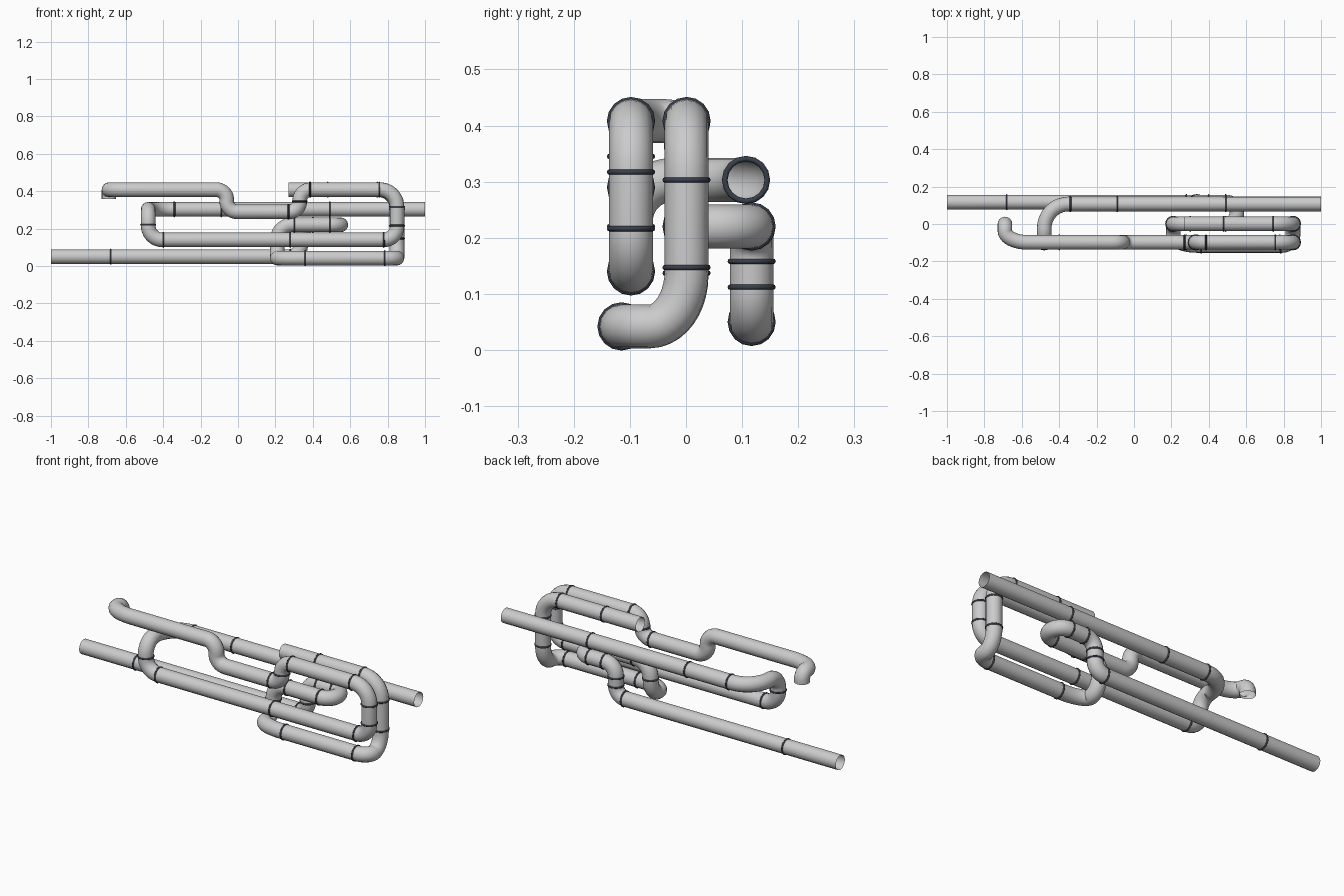
import bpy, math
from mathutils import Vector

if "Cube" in bpy.data.objects:
    bpy.data.objects.remove(bpy.data.objects["Cube"])

R = 0.039
dark = bpy.data.materials.new("dark_ring")
dark.diffuse_color = (0.04, 0.05, 0.07, 1)
dark.use_nodes = True
dark.node_tree.nodes["Principled BSDF"].inputs["Base Color"].default_value = dark.diffuse_color


def fillet_path(points):
    """points: (x, y, z, radius or (r_in, r_out)); corners become smooth arcs."""
    out = [Vector(points[0][:3])]
    for a, b, c in zip(points, points[1:], points[2:]):
        r = b[3] if isinstance(b[3], tuple) else (b[3], b[3])
        p = Vector(b[:3])
        d0 = (Vector(a[:3]) - p).normalized()
        d1 = (Vector(c[:3]) - p).normalized()
        s, e = p + d0 * r[0], p + d1 * r[1]
        h0, h1 = s - d0 * r[0] * 0.55, e - d1 * r[1] * 0.55
        n = 10
        for i in range(n + 1):
            t = i / n
            u = 1 - t
            q = s * u**3 + h0 * 3 * u * u * t + h1 * 3 * u * t * t + e * t**3
            if (q - out[-1]).length > 0.002:
                out.append(q)
    out.append(Vector(points[-1][:3]))
    return out


def pipe(name, points):
    """Open round tube swept along the rounded path."""
    pts = fillet_path(points)
    cu = bpy.data.curves.new(name, 'CURVE')
    cu.dimensions = '3D'
    cu.bevel_depth = R
    cu.bevel_resolution = 6
    cu.use_fill_caps = False
    sp = cu.splines.new('POLY')
    sp.points.add(len(pts) - 1)
    for sp_pt, p in zip(sp.points, pts):
        sp_pt.co = (*p, 1)
    sp.use_smooth = True
    ob = bpy.data.objects.new(name, cu)
    bpy.context.collection.objects.link(ob)
    bpy.ops.object.select_all(action='DESELECT')
    ob.select_set(True)
    bpy.context.view_layer.objects.active = ob
    bpy.ops.object.convert(target='MESH')


def ring(loc, axis):
    """Joint ring around a pipe running along axis 'x' or 'z'."""
    rot = (0, math.pi / 2, 0) if axis == 'x' else (0, 0, 0)
    bpy.ops.mesh.primitive_torus_add(location=loc, rotation=rot,
                                     major_radius=R - 0.001, minor_radius=0.005,
                                     major_segments=16, minor_segments=8)
    ob = bpy.context.object
    ob.name = "joint_ring"
    ob.data.materials.append(dark)
    bpy.ops.object.shade_smooth()


# Lower pipe: long back run, rise, U-turn, drop to front, rise, top open end
YA, ZA, YF, ZF, ZT = 0.117, 0.05, -0.115, 0.042, 0.408
pipe("lower_pipe", [
    (-1, YA, ZA),
    (0.335, YA, ZA, 0.06),
    (0.335, YA, 0.22, 0.06),
    (0.55, YA, 0.22, 0.0575),
    (0.55, 0.001, 0.22, 0.0575),
    (0.21, 0.001, 0.22, 0.08),
    (0.21, 0.001, ZF, (0.09, 0.066)),
    (0.21, YF, ZF, (0.05, 0.13)),
    (0.85, YF, ZF, (0.06, 0.05)),
    (0.85, 0.001, ZF, (0.066, 0.1)),
    (0.85, 0.001, ZT, 0.1),
    (0.27, 0.001, ZT)])

# Upper pipe: back run, turn to front, front loop, S-bends, hooked end
YB, ZB, YC = 0.107, 0.303, -0.098
pipe("upper_pipe", [
    (1, YB, ZB),
    (-0.48, YB, ZB, 0.13),
    (-0.48, YC, ZB, 0.073),
    (-0.48, YC, 0.14, 0.075),
    (0.85, YC, 0.14, 0.07),
    (0.85, YC, ZT, 0.09),
    (0.33, YC, ZT, 0.06),
    (0.33, YC, 0.29, 0.055),
    (-0.06, YC, 0.29, 0.055),
    (-0.06, YC, ZT, 0.055),
    (-0.69, YC, ZT, (0.12, 0.06)),
    (-0.69, 0.0, ZT, 0.037),
    (-0.69, 0.0, 0.357)])

# Joint rings on runs along x
for y, z, xs in [
        (YA, ZA, (-0.68, 0.28)),
        (YA, 0.22, (0.40, 0.49)),
        (0.001, 0.22, (0.30, 0.49)),
        (YF, ZF, (0.36, 0.785)),
        (0.001, ZT, (0.48, 0.745)),
        (YB, ZB, (0.49, -0.09, -0.34)),
        (YC, 0.14, (-0.40, 0.28, 0.78)),
        (YC, ZT, (0.755, 0.385)),
        (YC, 0.29, (0.27,))]:
    for x in xs:
        ring((x, y, z), 'x')

# Joint rings on vertical runs
for x, y, zs in [
        (0.335, YA, (0.112, 0.158)),
        (0.21, 0.001, (0.137,)),
        (0.85, 0.001, (0.147, 0.303)),
        (-0.48, YC, (0.22,)),
        (0.85, YC, (0.216, 0.317)),
        (0.33, YC, (0.345,))]:
    for z in zs:
        ring((x, y, z), 'z')
